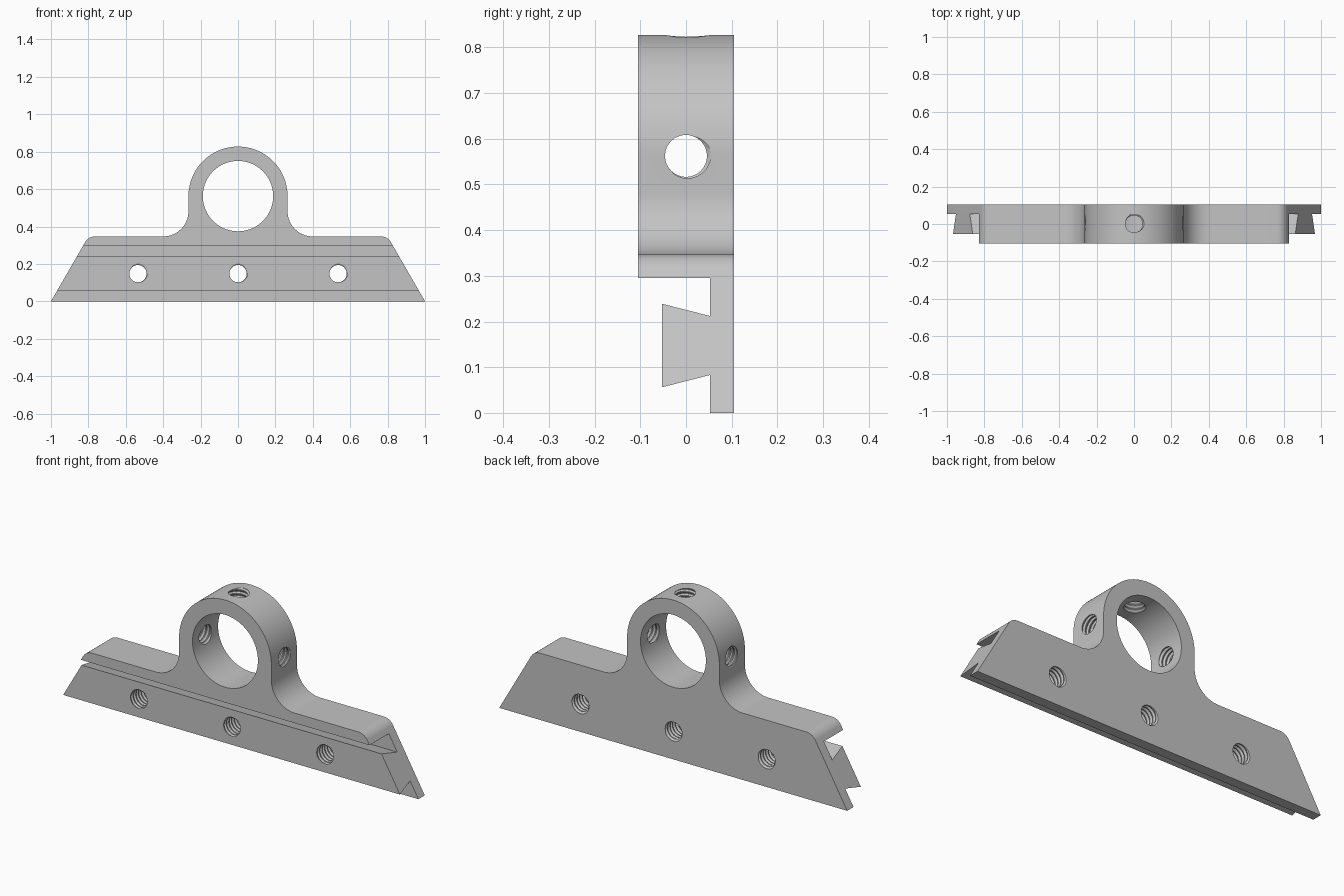
import bpy, bmesh
from math import sin, cos, pi, radians, sqrt
from mathutils import Matrix, Vector

if "Cube" in bpy.data.objects:
    bpy.data.objects.remove(bpy.data.objects["Cube"], do_unlink=True)

GREY = (0.55, 0.55, 0.55, 1)
grey = bpy.data.materials.new("plain grey")
grey.use_nodes = True
grey.diffuse_color = GREY
grey.node_tree.nodes["Principled BSDF"].inputs["Base Color"].default_value = GREY


def make_object(name, bm):
    bmesh.ops.recalc_face_normals(bm, faces=bm.faces)
    mesh = bpy.data.meshes.new(name)
    bm.to_mesh(mesh)
    bm.free()
    mesh.materials.append(grey)
    obj = bpy.data.objects.new(name, mesh)
    bpy.context.collection.objects.link(obj)
    return obj


def prism(name, points, sweep):
    """Extrude a closed outline symmetrically along a vector."""
    bm = bmesh.new()
    half = Vector(sweep) / 2
    face = bm.faces.new([bm.verts.new(Vector(p) - half) for p in points])
    moved = bmesh.ops.extrude_face_region(bm, geom=[face])["geom"]
    bmesh.ops.translate(bm, vec=sweep,
                        verts=[v for v in moved if isinstance(v, bmesh.types.BMVert)])
    return make_object(name, bm)


def arc(cx, cz, r, start, end, steps):
    angles = [radians(start + (end - start) * i / steps) for i in range(steps + 1)]
    return [(cx + r * cos(a), cz + r * sin(a)) for a in angles]


def thread_cutter(place, minor=0.046, major=0.054, pitch=0.021, turns=10, sides=32):
    """Solid screw whose rows of vertices follow the helix."""
    radii = (major, major, minor, minor)
    heights = (0, 0.12, 0.5, 0.75)
    n = len(radii)
    rows = n * turns
    bm = bmesh.new()
    grid = {}
    for j in range(sides):
        a = 2 * pi * j / sides
        for k in range(rows + 1 + (n if j == 0 else 0)):
            z = (k // n + heights[k % n] + j / sides - (turns + 1) / 2) * pitch
            grid[k, j] = bm.verts.new((radii[k % n] * cos(a), radii[k % n] * sin(a), z))

    def at(k, j):
        return grid[k, j] if j < sides else grid[k + n, 0]

    for k in range(rows):
        for j in range(sides):
            bm.faces.new((at(k, j), at(k, j + 1), at(k + 1, j + 1), at(k + 1, j)))
    # Close both ends with fans
    rim = [e for e in bm.edges if e.is_boundary]
    for side in (-1, 1):
        tip = bm.verts.new((0, 0, side * turns * pitch / 2))
        for e in rim:
            if e.verts[0].co.z * side > 0:
                bm.faces.new((*e.verts, tip))
    bm.transform(place)
    return make_object("thread_cutter", bm)


def cut(target, tool, operation="DIFFERENCE"):
    mod = target.modifiers.new("cut", "BOOLEAN")
    mod.object, mod.operation, mod.solver = tool, operation, "EXACT"
    tool.hide_render = True
    bpy.context.view_layer.objects.active = target
    bpy.ops.object.modifier_apply(modifier=mod.name)
    bpy.data.objects.remove(tool, do_unlink=True)


# Front outline: sloped base ends, rounded shoulders, filleted ring boss
RING_Z, RING_R, SHOULDER, FILLET, CORNER = 0.5625, 0.265, 0.347, 0.135, 0.06
corner_x = 1 - SHOULDER / sqrt(3) - CORNER * sin(radians(30)) / cos(radians(30))
right = [(1, 0)]
right += arc(corner_x, SHOULDER - CORNER, CORNER, 30, 90, 10)
right += arc(RING_R + FILLET, SHOULDER + FILLET, FILLET, 270, 180, 20)
right += arc(0, RING_Z, RING_R, 0, 90, 32)
outline = right + [(-x, z) for x, z in reversed(right[:-1])]
body = prism("dovetail_ring_bracket", [(x, 0, z) for x, z in outline], (0, 0.5, 0))

# Side section: back plate, dovetail rail and overhanging upper block
section = [(0.105, -0.1), (0.105, 1), (-0.105, 1), (-0.105, 0.295), (0.053, 0.295),
           (0.053, 0.212), (-0.053, 0.239), (-0.053, 0.056), (0.053, 0.083), (0.053, -0.1)]
cut(body, prism("section_tool", [(0, y, z) for y, z in section], (2.4, 0, 0)), "INTERSECT")

# Ring bore
bore = arc(0, RING_Z, 0.188, 0, 360, 96)[:-1]
cut(body, prism("bore_tool", [(x, 0, z) for x, z in bore], (0, 0.5, 0)))

# Threaded mounting holes through the rail
for x in (-0.535, 0, 0.535):
    cut(body, thread_cutter(Matrix.Translation((x, 0.026, 0.148)) @ Matrix.Rotation(pi / 2, 4, "X")))

# Threaded set screw holes at both sides and the top of the ring
for angle in (-90, 0, 90):
    turn = Matrix.Rotation(radians(angle), 4, "Y")
    cut(body, thread_cutter(Matrix.Translation((0, 0, RING_Z)) @ turn @ Matrix.Translation((0, 0, 0.226))))

bpy.ops.object.select_all(action="DESELECT")
body.select_set(True)
bpy.context.view_layer.objects.active = body
bpy.ops.object.shade_smooth_by_angle(angle=radians(25))
